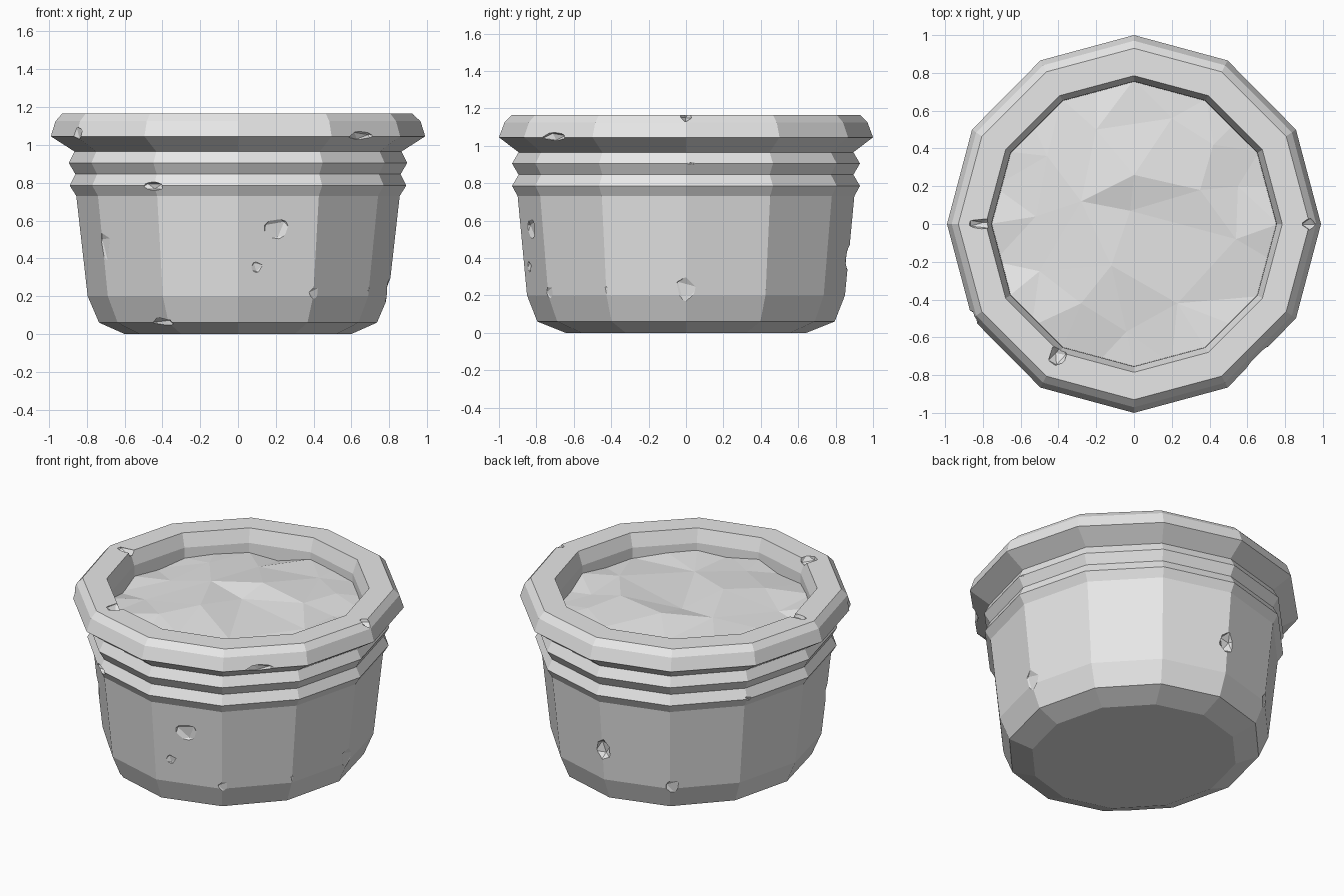
import bpy, bmesh, math, random
from mathutils import Vector, Matrix
from mathutils.geometry import delaunay_2d_cdt

random.seed(4)
SIDES = 12

cube = bpy.data.objects.get("Cube")
if cube:
    bpy.data.objects.remove(cube, do_unlink=True)

stone = bpy.data.materials.new("pale_grey_stone")
stone.use_nodes = True
grey = (0.8, 0.8, 0.8, 1)
stone.diffuse_color = grey
stone.node_tree.nodes["Principled BSDF"].inputs["Base Color"].default_value = grey


def make_object(name, bm):
    bmesh.ops.recalc_face_normals(bm, faces=bm.faces)
    mesh = bpy.data.meshes.new(name)
    bm.to_mesh(mesh)
    bm.free()
    mesh.materials.append(stone)
    obj = bpy.data.objects.new(name, mesh)
    bpy.context.collection.objects.link(obj)
    return obj


def polar(deg, rx, ry, z):
    a = math.radians(deg)
    return Vector((rx * math.cos(a), ry * math.sin(a), z))


# Pot: a twelve-sided turned profile of (x radius, y radius, height)
profile = [
    (0.60, 0.645, 0), (0.735, 0.795, 0.06), (0.795, 0.85, 0.20),
    (0.855, 0.90, 0.73), (0.89, 0.93, 0.785), (0.86, 0.895, 0.845),
    (0.895, 0.93, 0.905), (0.865, 0.895, 0.965), (0.99, 1.0, 1.045),
    (0.965, 0.97, 1.125), (0.93, 0.93, 1.165), (0.785, 0.785, 1.165),
    (0.755, 0.755, 1.08), (0.75, 0.75, 0.92),
]
bm = bmesh.new()
rings = [[bm.verts.new(polar(360 * i / SIDES, *p)) for i in range(SIDES)] for p in profile]
for low, high in zip(rings, rings[1:]):
    for i in range(SIDES):
        j = (i + 1) % SIDES
        bm.faces.new((low[i], low[j], high[j], high[i]))
bm.faces.new(rings[0])
bm.faces.new(rings[-1])
pot = make_object("pot", bm)

# Chips: (angle, distance, height, depth, width, tallness)
chips = [
    (-150, 1.00, 1.06, 0.04, 0.06, 0.06), (-47, 0.97, 1.045, 0.04, 0.10, 0.035),
    (0, 0.95, 1.17, 0.07, 0.035, 0.045), (180, 0.80, 1.17, 0.09, 0.03, 0.04),
    (-120, 0.80, 1.17, 0.07, 0.05, 0.05), (-120, 0.92, 0.78, 0.05, 0.08, 0.03),
    (6, 0.92, 0.90, 0.05, 0.13, 0.03), (150, 0.93, 0.79, 0.05, 0.05, 0.04),
    (-76, 0.875, 0.55, 0.045, 0.10, 0.08), (-83, 0.86, 0.35, 0.03, 0.045, 0.045),
    (-147, 0.86, 0.45, 0.04, 0.07, 0.12), (90, 0.875, 0.40, 0.06, 0.06, 0.075),
    (0, 0.82, 0.21, 0.045, 0.11, 0.11), (30, 0.84, 0.20, 0.04, 0.07, 0.08),
    (-30, 0.84, 0.20, 0.04, 0.07, 0.08), (-60, 0.86, 0.20, 0.04, 0.07, 0.08),
    (120, 0.86, 0.20, 0.05, 0.07, 0.08), (-122, 0.77, 0.05, 0.04, 0.09, 0.04),
]
bm = bmesh.new()
for deg, dist, z, *size in chips:
    place = (Matrix.Translation(polar(deg, dist, dist, z))
             @ Matrix.Rotation(math.radians(deg), 4, "Z")
             @ Matrix.Diagonal((*size, 1))
             @ Matrix.Rotation(random.uniform(-0.4, 0.4), 4, "X"))
    bmesh.ops.create_icosphere(bm, subdivisions=1, radius=1, matrix=place)
cutter = make_object("chip_cutter", bm)
cutter.hide_render = True

cut = pot.modifiers.new("chips", "BOOLEAN")
cut.operation = "DIFFERENCE"
cut.solver = "EXACT"
cut.object = cutter
bpy.context.view_layer.objects.active = pot
bpy.ops.object.modifier_apply(modifier=cut.name)
bpy.data.objects.remove(cutter, do_unlink=True)

# Soil: a lumpy faceted surface filling the pot
lumps = [
    (0, 0.26, 1.07), (-0.28, 0.12, 1.06), (0.35, 0.18, 1.06), (-0.02, 0.07, 1.03),
    (-0.12, -0.22, 1.075), (-0.28, -0.42, 1.05), (0.23, -0.42, 1.02),
    (-0.52, 0.04, 1.03), (-0.2, 0.5, 1.03), (0.2, 0.56, 1.04), (0.55, 0.2, 1.02),
    (0.54, -0.08, 1.04), (-0.5, -0.25, 1.02), (-0.04, -0.57, 1.04),
    (0.42, 0.42, 1.05), (-0.46, 0.36, 1.04),
]
edge = [polar(15 * i, 0.765, 0.765, random.uniform(0.98, 1.04)) for i in range(24)]
points = [Vector(p) for p in lumps] + edge
flat = [p.to_2d() for p in points]
_, _, triangles, *_ = delaunay_2d_cdt(flat, [], [], 0, 0.0001)
bm = bmesh.new()
verts = [bm.verts.new(p) for p in points]
for tri in triangles:
    bm.faces.new([verts[i] for i in tri])
bm.normal_update()
soil = make_object("soil", bm)
if soil.data.polygons[0].normal.z < 0:
    soil.data.flip_normals()
